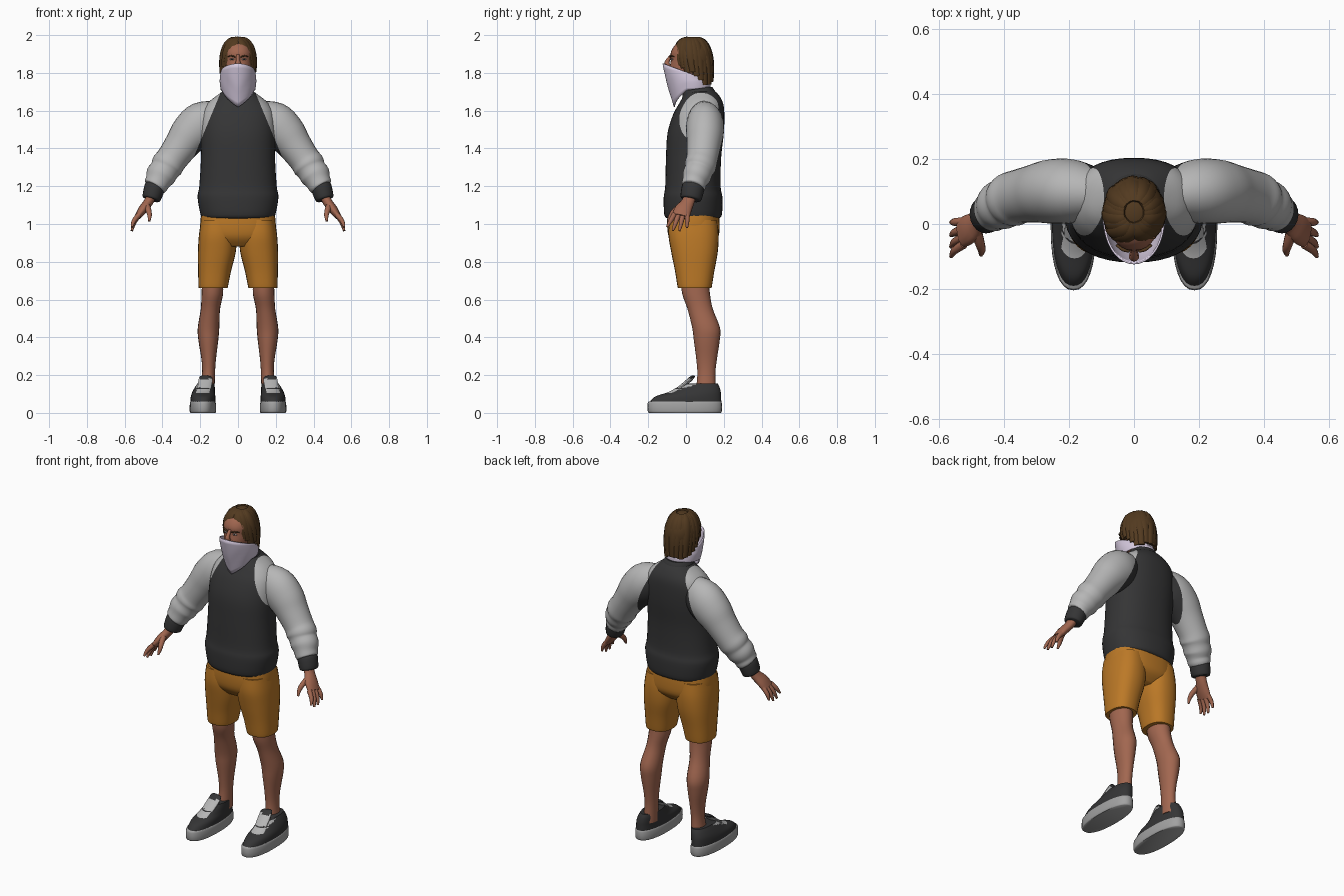
import bpy
import bmesh
import math
import random
from mathutils import Vector

random.seed(4)
if "Cube" in bpy.data.objects:
    bpy.data.objects.remove(bpy.data.objects["Cube"])


def material(name, r, g, b):
    mat = bpy.data.materials.new(name)
    mat.use_nodes = True
    mat.diffuse_color = (r, g, b, 1)
    bsdf = next(n for n in mat.node_tree.nodes if n.type == 'BSDF_PRINCIPLED')
    bsdf.inputs["Base Color"].default_value = (r, g, b, 1)
    bsdf.inputs["Roughness"].default_value = 0.8
    return mat


charcoal = material("charcoal cloth", .035, .035, .036)
grey = material("light grey cloth", .47, .47, .47)
orange = material("orange cloth", .5, .19, .02)
skin = material("skin", .36, .135, .08)
brown = material("brown hair", .085, .042, .014)
lavender = material("lavender cloth", .66, .58, .72)
rubber = material("grey rubber", .36, .36, .36)
eye_white = material("eye white", .5, .42, .4)


def resample(rows, steps):
    """Smooth interpolation through a list of number tuples."""
    out = []
    last = len(rows) - 1
    for i in range(last):
        quad = [Vector(rows[max(0, min(last, j))]) for j in range(i - 1, i + 3)]
        p, a, b, q = quad
        for s in range(steps):
            t = s / steps
            m, n = (b - p) / 2, (q - a) / 2
            out.append(a + m * t + (3 * (b - a) - 2 * m - n) * t ** 2
                       + (2 * (a - b) + m + n) * t ** 3)
    return out + [Vector(rows[-1])]


def ring(centre, u, v, sides, power=2.0):
    pts = []
    for i in range(sides):
        a = math.tau * i / sides
        c, s = math.cos(a), math.sin(a)
        pts.append(centre + u * math.copysign(abs(c) ** (2 / power), c)
                   + v * math.copysign(abs(s) ** (2 / power), s))
    return pts


def stack(rows, sides=28, power=2.2, steps=4):
    """Upright loft: rows of height, centre x, half width, front y, back y."""
    return [ring(Vector((cx, (f + b) / 2, z)), Vector((w, 0, 0)),
                 Vector((0, (b - f) / 2, 0)), sides, power)
            for z, cx, w, f, b in resample(rows, steps)]


def tube(rows, hint=Vector((0, 1, 0)), sides=10, steps=3):
    """Loft along a path: rows of x, y, z, thickness, width along the hint."""
    rows = resample(rows, steps)
    grid = []
    for i, row in enumerate(rows):
        ahead = rows[min(i + 1, len(rows) - 1)]
        t = Vector((ahead - rows[max(i - 1, 0)])[:3]).normalized()
        v = (hint - t * hint.dot(t)).normalized()
        grid.append(ring(Vector(row[:3]), t.cross(v) * row[3], v * row[4], sides))
    return grid


def build(name, grids, mats, mirror=False, caps=True, cuts=(), paint=None, thick=0):
    bm = bmesh.new()
    for grid in grids:
        rows = [[bm.verts.new(p) for p in pts] for pts in grid]
        n = len(rows[0])
        for lo, hi in zip(rows, rows[1:]):
            for i in range(n):
                j = (i + 1) % n
                bm.faces.new((lo[i], lo[j], hi[j], hi[i]))
        if caps:
            bm.faces.new(rows[0][::-1])
            bm.faces.new(rows[-1])
    for co, normal in cuts:
        bmesh.ops.bisect_plane(bm, geom=bm.verts[:] + bm.edges[:] + bm.faces[:],
                               plane_co=co, plane_no=normal)
    bmesh.ops.recalc_face_normals(bm, faces=bm.faces[:])
    if paint:
        for face in bm.faces:
            face.material_index = paint(face.calc_center_median())
    mesh = bpy.data.meshes.new(name)
    bm.to_mesh(mesh)
    bm.free()
    for mat in mats:
        mesh.materials.append(mat)
    mesh.shade_smooth()
    mesh.set_sharp_from_angle(angle=math.radians(50))
    obj = bpy.data.objects.new(name, mesh)
    bpy.context.collection.objects.link(obj)
    if thick:
        obj.modifiers.new("thickness", 'SOLIDIFY').thickness = thick
    if mirror:
        obj.modifiers.new("mirror", 'MIRROR').use_mirror_merge = False
    return obj


def ball(centre, size):
    """Ellipsoid as a stack of rings."""
    c, grid = Vector(centre), []
    for i in range(1, 16):
        a = math.pi * i / 16
        s = math.sin(a)
        grid.append(ring(c - Vector((0, 0, size[2] * math.cos(a))),
                         Vector((size[0] * s, 0, 0)), Vector((0, size[1] * s, 0)), 24))
    return grid


# Sweater body and sleeves, split in colour along the slanted raglan seams
seam = Vector((.09, 0, 1.70))
seams = [((side * seam.x, 0, seam.z), (side * .24, 0, .1)) for side in (1, -1)]


def raglan(c):
    return int((abs(c.x) - seam.x) * .24 + (c.z - seam.z) * .1 > 0)


torso = [(1.03, 0, .185, -.1, .175), (1.05, 0, .198, -.115, .19), (1.14, 0, .214, -.118, .193),
         (1.2, 0, .205, -.11, .183), (1.35, 0, .196, -.106, .186), (1.48, 0, .197, -.098, .2),
         (1.58, 0, .19, -.068, .203), (1.64, 0, .16, -.035, .196), (1.685, 0, .105, -.01, .172),
         (1.71, 0, .07, 0, .145)]
build("sweater_body", [stack(torso, 40, 2.3)], [charcoal, grey], cuts=seams, paint=raglan)
build("collar", [stack([(1.67, 0, .085, -.02, .16), (1.7, 0, .084, -.015, .155),
                        (1.725, 0, .07, 0, .14)])], [charcoal])
sleeve = [(.09, .09, 1.57, .085, .07), (.185, .1, 1.535, .114, .097), (.25, .1, 1.48, .108, .099),
          (.3, .094, 1.415, .092, .09), (.35, .085, 1.345, .083, .083), (.375, .076, 1.31, .086, .084),
          (.39, .068, 1.285, .078, .077), (.41, .057, 1.255, .079, .076),
          (.425, .046, 1.225, .067, .066), (.437, .04, 1.2, .062, .064), (.443, .037, 1.19, .05, .055)]
build("sleeves", [tube(sleeve, sides=28, steps=4)], [charcoal, grey], mirror=True,
      cuts=seams, paint=raglan)
cuff = [(.436, .04, 1.205, .048, .055), (.442, .037, 1.19, .055, .06),
        (.457, .027, 1.14, .05, .057), (.46, .025, 1.13, .042, .05)]
build("cuffs", [tube(cuff, sides=20)], [charcoal], mirror=True)

# Hands: palm, four spread fingers and a thumb
hand = [tube([(.452, .025, 1.16, .026, .034), (.475, .01, 1.115, .025, .034),
              (.505, -.015, 1.075, .024, .046), (.53, -.028, 1.04, .017, .046)], sides=14)]
for i, (tip_y, tip_z) in enumerate([(-.1, .985), (-.07, .965), (-.035, .963), (.005, .98)]):
    root_y = -.062 + .023 * i
    knuckle = Vector((.523, root_y, 1.05))
    tip = Vector((.562, tip_y, tip_z))
    mid = knuckle.lerp(tip, .5) + Vector((.008, 0, 0))
    hand.append(tube([(*knuckle, .014, .014), (*mid, .012, .012), (*tip, .006, .006)]))
hand.append(tube([(.485, -.02, 1.1, .018, .018), (.473, -.06, 1.07, .015, .015),
                  (.468, -.08, 1.045, .012, .012), (.47, -.095, 1.015, .006, .006)],
                 Vector((1, 0, 0))))
build("hands", hand, [skin], mirror=True)

# Shorts: seat and two legs
build("shorts_seat", [stack([(1.08, 0, .19, -.095, .172), (1.0, 0, .2, -.1, .178),
                             (.93, 0, .19, -.09, .17), (.88, 0, .12, -.05, .12)], 32, 2.5)], [orange])
build("shorts_legs", [stack([(1.02, .105, .09, -.09, .165), (.94, .107, .1, -.093, .173),
                             (.85, .112, .1, -.078, .168), (.75, .124, .087, -.058, .15),
                             (.67, .131, .078, -.045, .137), (.66, .131, .074, -.04, .133)],
                            power=2.4)], [orange], mirror=True)
build("legs", [stack([(.71, .135, .055, -.028, .12), (.63, .136, .057, -.02, .127),
                      (.55, .146, .051, .008, .142), (.45, .156, .057, .033, .18),
                      (.38, .157, .052, .042, .178), (.28, .155, .038, .055, .163),
                      (.2, .156, .034, .06, .155), (.1, .162, .038, .05, .16)], 20, 2)],
      [skin], mirror=True)


# Shoes: rubber soles, low uppers with a laced front, and tongues
def lacing(c):
    on_front = abs(c.x - .185) < .036 and c.y < .045 and c.z > .105
    return int(on_front and int(c.z * 200) % 5 != 0)


build("soles", [stack([(0, .186, .066, -.196, .184), (.01, .186, .07, -.203, .19),
                       (.05, .186, .069, -.203, .19), (.06, .186, .065, -.198, .186)],
                      32, 2.3, 2)], [rubber], mirror=True)
build("shoe_uppers", [stack([(.05, .186, .066, -.198, .187), (.085, .185, .065, -.165, .186),
                             (.11, .182, .06, -.095, .184), (.135, .176, .053, -.048, .178),
                             (.155, .17, .046, -.015, .168)], 36, 2.2, 6)],
      [charcoal, grey], mirror=True, paint=lacing)
build("shoe_tongues", [tube([(.18, -.04, .125, .012, .036), (.174, 0, .158, .012, .038),
                             (.17, .03, .185, .011, .036), (.168, .042, .193, .006, .028)],
                            Vector((1, 0, 0)), 14)], [charcoal, grey], mirror=True,
      paint=lambda c: int(c.z < .18))

# Head, nose and eyes
build("head", [stack([(1.66, 0, .06, .005, .125), (1.74, 0, .058, 0, .122),
                      (1.78, 0, .064, -.072, .122), (1.82, 0, .073, -.086, .125),
                      (1.87, 0, .078, -.08, .13), (1.91, 0, .078, -.08, .13),
                      (1.95, 0, .064, -.055, .11), (1.975, 0, .03, -.01, .07)])], [skin])
build("nose", [tube([(0, -.078, 1.895, .006, .009), (0, -.098, 1.862, .012, .012),
                     (0, -.1, 1.845, .014, .016), (0, -.085, 1.835, .01, .012)],
                    Vector((1, 0, 0)))], [skin])
build("eyes", [ball((.032, -.075, 1.872), (.013, .007, .005))], [eye_white], mirror=True)
build("irises", [ball((.032, -.0795, 1.872), (.005, .004, .005))], [charcoal], mirror=True)
build("eyebrows", [tube([(.014, -.083, 1.884, .003, .005), (.034, -.079, 1.89, .004, .005),
                         (.054, -.064, 1.886, .002, .004)])], [brown], mirror=True)

# Neck scarf pulled over the nose, ending in a point on the chest
scarf = []
for r in range(10):
    t = r / 9
    row = []
    for i in range(48):
        a = math.tau * i / 48
        off = min(a, math.tau - a)
        front = (1 + math.cos(a)) / 2
        top = 1.755 + .095 * front
        low = 1.725 - .025 * front - .08 * max(0, 1 - off / 1.25)
        face_y = -.118 + .06 * t ** 1.2
        z = top + (low - top) * t + .004 * math.sin(off * 5 + t * 9) * math.sin(math.pi * t)
        wide = .086 + .005 * math.sin(math.pi * t)
        row.append(Vector((wide * math.sin(a),
                           (face_y + .125) / 2 - (.125 - face_y) / 2 * math.cos(a), z)))
    scarf.append(row)
build("neck_scarf", [scarf], [lavender], caps=False, thick=.006)

# Hair: a cap open at the face, covered by locks sweeping from a centre parting
cap = build("hair_cap", [ball((0, .037, 1.872), (.095, .108, .117))], [brown])
bm = bmesh.new()
bm.from_mesh(cap.data)
bmesh.ops.bisect_plane(bm, geom=bm.verts[:] + bm.edges[:] + bm.faces[:],
                       plane_co=(0, -.08, 1.94), plane_no=(0, -.14, -.11), clear_outer=True)
bm.to_mesh(cap.data)
bm.free()

locks = []
for side in (1, -1):
    for k in range(10):
        start, end = math.radians(4 + k * 19), math.radians(42 + k * 15)
        z_end = 1.845 - .1 * min(1, k / 6) + random.uniform(-.012, .012)
        swell = random.uniform(.97, 1.03)
        path = []
        for s in range(7):
            t = (.1 + .9 * s / 6)
            a = (start + (end - start) * t) * side
            h = math.sin(t * math.pi / 2) ** .65 * swell * (1 - .08 * t ** 6)
            z = z_end + (1.986 - z_end) * math.cos(t * math.pi / 2)
            taper = .45 + .55 * math.sin(math.pi * min(t, .85))
            path.append((.094 * h * math.sin(a), .037 - .106 * h * math.cos(a), z,
                         .013 * taper, .027 * taper))
        mid = (start + end) / 2 * side
        locks.append(tube(path, Vector((math.cos(mid), math.sin(mid), 0)), 8))
build("hair_locks", locks, [brown])
